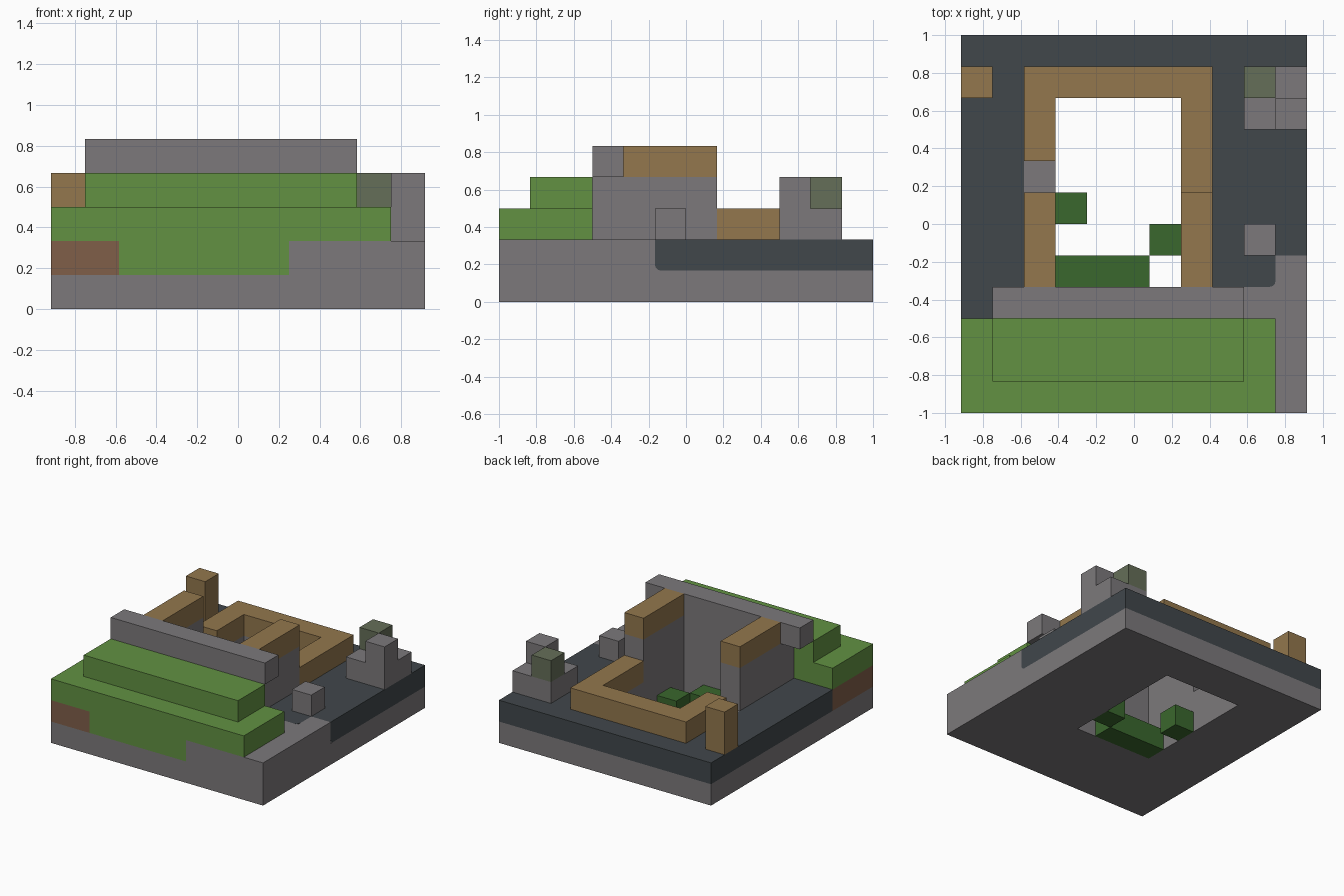
import bpy, bmesh
from mathutils import Vector

cube = bpy.data.objects.get("Cube")
if cube:
    bpy.data.objects.remove(cube, do_unlink=True)

U = 1 / 6                        # one block of the building grid
ORIGIN = Vector((-5.5, -6, 0))   # front corner of the plot, in blocks


def material(name, rgb):
    # sRGB bytes to linear colour
    lin = [((c / 255 + 0.055) / 1.055) ** 2.4 for c in rgb]
    mat = bpy.data.materials.new(name)
    mat.use_nodes = True
    mat.diffuse_color = (*lin, 1)
    bsdf = next(n for n in mat.node_tree.nodes if n.type == 'BSDF_PRINCIPLED')
    bsdf.inputs["Base Color"].default_value = (*lin, 1)
    return mat


STONE = material("grey stone", (124, 121, 123))
SLATE = material("dark slate", (65, 71, 75))
WOOD = material("light wood", (147, 119, 77))
GRASS = material("grass green", (98, 145, 66))
LEAF = material("deep green", (58, 103, 45))
EARTH = material("brown earth", (128, 95, 73))
MOSS = material("mossy stone", (101, 110, 88))


def blocks(name, mat, *boxes, chamfer=None, inset=0):
    """One object from boxes (x0, x1, y0, y1, z0, z1) measured in blocks.
    chamfer is a test on an edge's midpoint that picks edges to round."""
    bm = bmesh.new()
    for x0, x1, y0, y1, z0, z1 in boxes:
        lo, hi = Vector((x0, y0, z0)), Vector((x1, y1, z1))
        for v in bmesh.ops.create_cube(bm, size=1)["verts"]:
            half = v.co * (1 - inset)
            v.co = (lo + hi) / 2 + Vector(h * s for h, s in zip(half, hi - lo))
    if chamfer:
        picked = [e for e in bm.edges if chamfer((e.verts[0].co + e.verts[1].co) / 2)]
        bmesh.ops.bevel(bm, geom=picked, offset=0.2, segments=3, profile=0.5, affect='EDGES')
    for v in bm.verts:
        v.co = (v.co + ORIGIN) * U
    mesh = bpy.data.meshes.new(name)
    bm.to_mesh(mesh)
    bm.free()
    mesh.materials.append(mat)
    obj = bpy.data.objects.new(name, mesh)
    bpy.context.collection.objects.link(obj)
    return obj


# Base slab around the open pit
blocks("base_slab", STONE,
       (0, 11, 0, 4, 0, 1), (0, 11, 10, 12, 0, 1),
       (0, 3, 4, 10, 0, 1), (7, 11, 4, 10, 0, 1))

# Plants in the pit
blocks("pit_plants", LEAF,
       (3, 6, 4, 5, 0, 1), (6, 7, 5, 6, 0, 1), (3, 4, 6, 7, 0, 1))

# Second layer: foundation ring, stone apron, earth and slate ground
blocks("foundation_ring", STONE,
       (2, 11, 3, 4, 1, 2), (2, 8, 10, 11, 1, 2),
       (2, 3, 4, 10, 1, 2), (7, 8, 4, 10, 1, 2))
blocks("stone_apron", STONE, (7, 11, 0, 3, 1, 2), (10, 11, 4, 5, 1, 2))
blocks("earth_corner", EARTH, (0, 2, 0, 3, 1, 2))
blocks("lower_bank", GRASS, (2, 7, 0, 3, 1, 2))
blocks("slate_ground", SLATE,
       (0, 2, 3, 12, 1, 2), (2, 10, 11, 12, 1, 2), (8, 10, 5, 11, 1, 2))
blocks("slate_corner", SLATE, (8, 10, 4, 5, 1, 2),
       chamfer=lambda m: m.x > 9.9 and m.y < 4.1 and 1.4 < m.z < 1.6)
blocks("slate_edge", SLATE, (10, 11, 5, 12, 1, 2),
       chamfer=lambda m: m.y < 5.1 and m.z < 1.1 and 10.4 < m.x < 10.6)
# Stone showing behind the rounded slate corners
blocks("corner_filler", STONE,
       (9.5, 10, 4, 4.5, 1, 2), (10, 11, 5, 5.5, 1, 1.5), inset=0.02)

# Stepped grass bank at the front
blocks("grass_step_low", GRASS, (0, 10, 0, 3, 2, 3))
blocks("grass_step_high", GRASS, (1, 9, 1, 3, 3, 4))

# Stone house walls and the long cap beam
blocks("front_wall", STONE, (2, 8, 3, 4, 2, 4))
blocks("side_walls", STONE, *[(x, x + 1, 4, 7, 2, 4) for x in (2, 7)])
blocks("cap_beam", STONE, (1, 9, 3, 4, 4, 5))

# Timber on top of the walls and around the rear
blocks("wall_beams", WOOD, *[(x, x + 1, 4, 7, 4, 5) for x in (2, 7)])
blocks("rear_sill", WOOD,
       (2, 8, 10, 11, 2, 3), (2, 3, 8, 10, 2, 3), (7, 8, 7, 10, 2, 3))
blocks("corner_post", WOOD, (0, 1, 10, 11, 2, 4))

# Loose stones
blocks("single_stone", STONE, (9, 10, 5, 6, 2, 3))
blocks("stone_pile", STONE, (9, 11, 9, 11, 2, 3), (10, 11, 9, 10, 3, 4))
blocks("mossy_block", MOSS, (9, 10, 10, 11, 3, 4))
